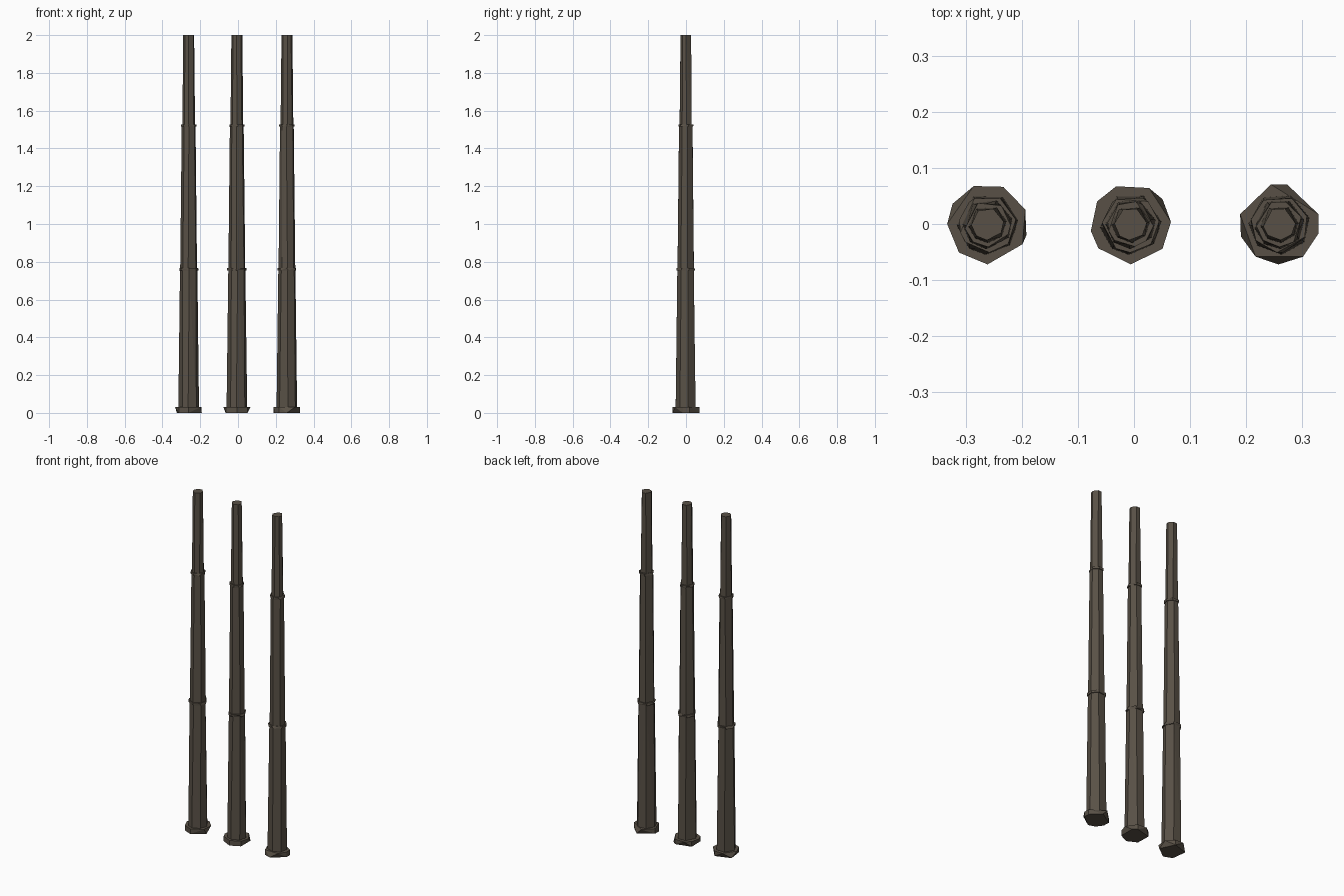
import bpy, bmesh, math, random

if "Cube" in bpy.data.objects:
    bpy.data.objects.remove(bpy.data.objects["Cube"])

random.seed(4)
iron = bpy.data.materials.new("dark weathered brown")
iron.diffuse_color = (0.098, 0.081, 0.061, 1)
iron.use_nodes = True
iron.node_tree.nodes["Principled BSDF"].inputs["Base Color"].default_value = iron.diffuse_color


def ring(angles, r, z, cx):
    return [(cx + r * math.cos(math.radians(a)), r * math.sin(math.radians(a)), z)
            for a in angles]


def jitter(angles, amount):
    return [a + random.uniform(-amount, amount) for a in angles]


# Faceted solid spanning two rough rings
def section(name, low, high):
    bm = bmesh.new()
    for p in low + high:
        bm.verts.new(p)
    res = bmesh.ops.convex_hull(bm, input=bm.verts[:])
    bmesh.ops.delete(bm, geom=[g for g in res["geom_interior"]
                               if isinstance(g, bmesh.types.BMVert)], context='VERTS')
    bmesh.ops.recalc_face_normals(bm, faces=bm.faces[:])
    me = bpy.data.meshes.new(name)
    bm.to_mesh(me)
    bm.free()
    me.materials.append(iron)
    ob = bpy.data.objects.new(name, me)
    bpy.context.collection.objects.link(ob)


# Per pole: centre x, angles of the foot's top ring and bottom ring
POLES = [
    ("left", -0.261, [180, 110, 67, 21, -30, -90, 225], [225, 150, 67, -16, -90]),
    ("middle", -0.006, [190, 146, 111, 63, 3, -38, -90, -143], [-143, 146, 63, 38, -38, -90]),
    ("right", 0.259, [166, 102, 14, -13, -54, -126], [198, 166, 79, 14, -13, -91, -126]),
]
SIDES = [-90, -38, 8, 65, 122, 184, 228]

# Shafts: bottom z, top z, bottom radius, top radius
SHAFTS = [("lower_shaft", 0.02, 0.76, 0.055, 0.046),
          ("middle_shaft", 0.76, 1.52, 0.045, 0.037),
          ("upper_shaft", 1.52, 2.0, 0.034, 0.029)]
COLLARS = [("lower_collar", 0.754, 0.768, 0.051),
           ("upper_collar", 1.515, 1.528, 0.041)]

for side, cx, top, bottom in POLES:
    # foot plate
    section(side + "_foot", ring(bottom, 0.072, 0, cx), ring(top, 0.072, 0.03, cx))
    # tapering shaft sections
    for name, z0, z1, r0, r1 in SHAFTS:
        section(side + "_" + name, ring(jitter(SIDES, 6), r0, z0, cx),
                ring(jitter(SIDES, 6), r1, z1, cx))
    # thin joint collars
    for name, z0, z1, r in COLLARS:
        section(side + "_" + name, ring(jitter(SIDES, 14), r, z0, cx),
                ring(jitter(SIDES, 14), r, z1, cx))
